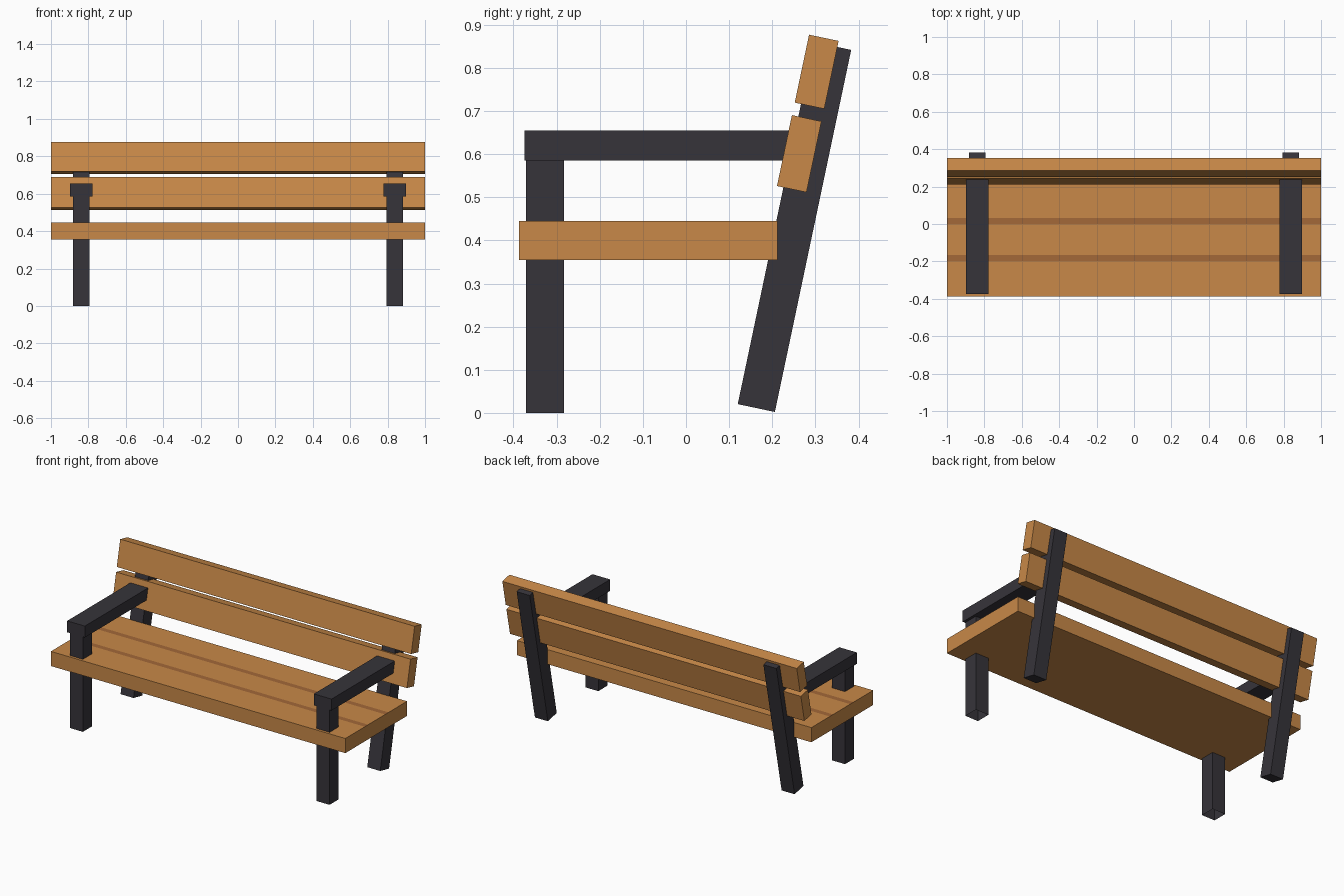
import bpy, bmesh, math
from mathutils import Matrix

cube = bpy.data.objects.get("Cube")
if cube:
    bpy.data.objects.remove(cube, do_unlink=True)


def material(name, rgb):
    mat = bpy.data.materials.new(name)
    mat.use_nodes = True
    color = (*rgb, 1)
    mat.diffuse_color = color
    mat.node_tree.nodes["Principled BSDF"].inputs["Base Color"].default_value = color
    return mat


wood = material("warm wood", (0.58, 0.25, 0.065))
seam = material("dark wood seam", (0.37, 0.14, 0.04))
iron = material("charcoal metal", (0.037, 0.034, 0.042))


def box(name, center, size, mat, lean=0, edit=None):
    """Box with an optional backward lean about x; edit adjusts its mesh."""
    bm = bmesh.new()
    bmesh.ops.create_cube(bm, size=1, matrix=Matrix.Diagonal((*size, 1)))
    bmesh.ops.transform(bm, verts=bm.verts,
                        matrix=Matrix.Translation(center) @ Matrix.Rotation(-lean, 4, "X"))
    if edit:
        edit(bm)
    mesh = bpy.data.meshes.new(name)
    bm.to_mesh(mesh)
    bm.free()
    mesh.materials.append(mat)
    obj = bpy.data.objects.new(name, mesh)
    bpy.context.collection.objects.link(obj)
    return obj


# Seat board with two darker seams across its top
seams = [(-0.198, -0.165), (0.0, 0.033)]


def cut_seams(bm):
    for y in [edge for pair in seams for edge in pair]:
        bmesh.ops.bisect_plane(bm, geom=bm.verts[:] + bm.edges[:] + bm.faces[:],
                               plane_co=(0, y, 0), plane_no=(0, 1, 0))
    bm.normal_update()
    for face in bm.faces:
        y = face.calc_center_median().y
        if face.normal.z > 0.9 and any(a < y < b for a, b in seams):
            face.material_index = 1


seat = box("seat", (0, -0.0875, 0.4), (2, 0.599, 0.09), wood, edit=cut_seams)
seat.data.materials.append(seam)

# Leaning backrest planks
lean = math.radians(11.9)
box("backrest_lower_plank", (0, 0.2625, 0.601), (2, 0.07, 0.168), wood, lean)
box("backrest_upper_plank", (0, 0.303, 0.791), (2, 0.07, 0.161), wood, lean)


def open_foot(bm):
    bm.normal_update()
    bmesh.ops.delete(bm, geom=[f for f in bm.faces if f.normal.z < -0.9],
                     context="FACES_ONLY")


# Legs and armrests on both sides
for side, x in (("left", 0.838), ("right", -0.838)):
    box(side + "_front_leg", (x, -0.327, 0.293), (0.088, 0.088, 0.586), iron, edit=open_foot)
    box(side + "_back_leg", (x, 0.2515, 0.431), (0.088, 0.088, 0.858), iron, lean)
    box(side + "_armrest", (x, -0.0625, 0.62), (0.12, 0.625, 0.07), iron)
